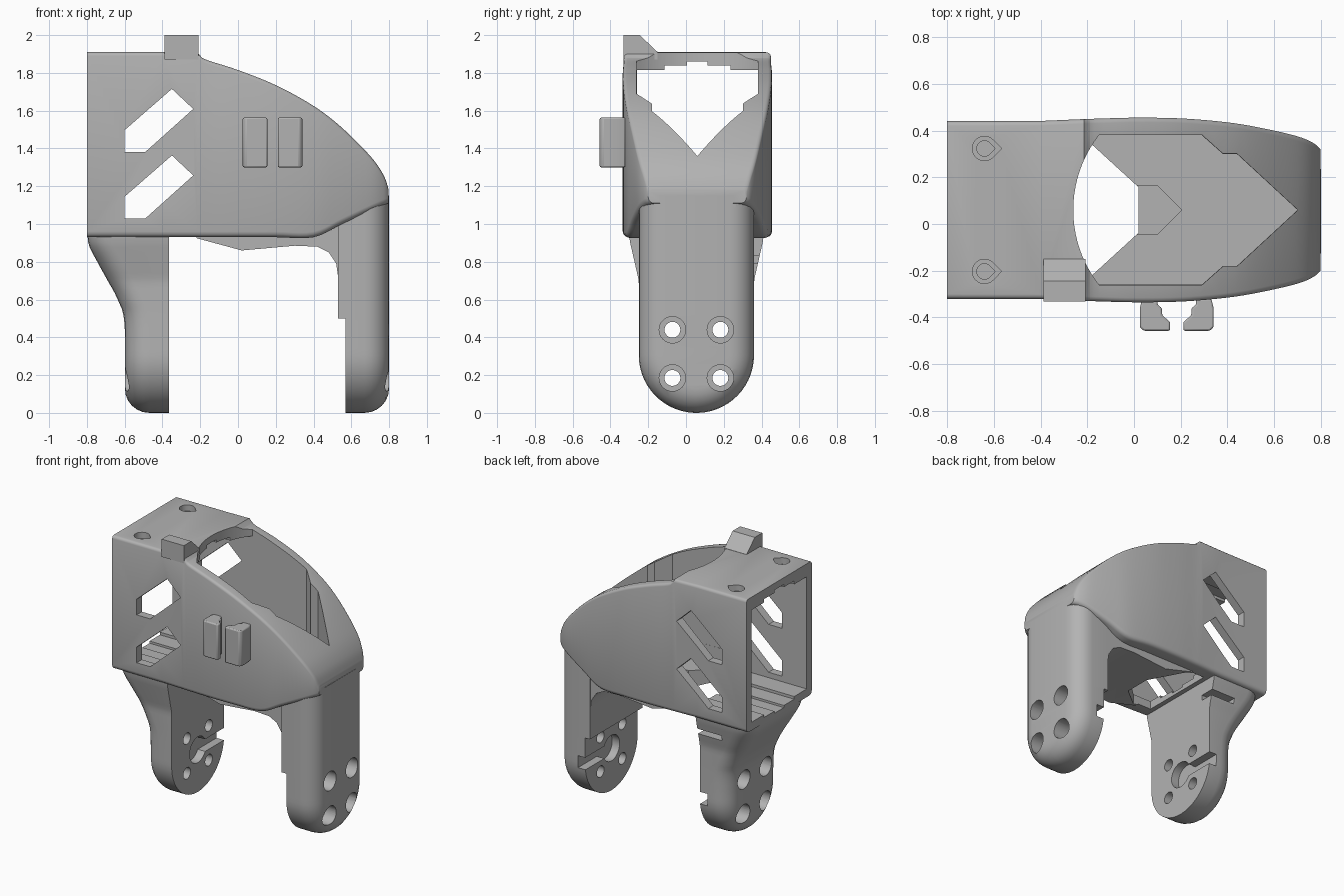
import bpy, bmesh, math
from mathutils import Vector

if "Cube" in bpy.data.objects:
    bpy.data.objects.remove(bpy.data.objects["Cube"], do_unlink=True)

MID = 0.06  # centre line of the bracket in y

grey = bpy.data.materials.new("light_grey")
grey.use_nodes = True
grey.diffuse_color = (0.45, 0.45, 0.45, 1)
grey.node_tree.nodes["Principled BSDF"].inputs["Base Color"].default_value = (0.45, 0.45, 0.45, 1)


def make(name, bm):
    bmesh.ops.recalc_face_normals(bm, faces=bm.faces)
    mesh = bpy.data.meshes.new(name)
    bm.to_mesh(mesh)
    bm.free()
    mesh.materials.append(grey)
    ob = bpy.data.objects.new(name, mesh)
    bpy.context.collection.objects.link(ob)
    return ob


def loft(name, rings, caps=(True, True)):
    """Join rings of points with quads and cap both ends."""
    bm = bmesh.new()
    rows = [[bm.verts.new(p) for p in ring] for ring in rings]
    n = len(rows[0])
    for a, b in zip(rows, rows[1:]):
        for i in range(n):
            j = (i + 1) % n
            bm.faces.new((a[i], a[j], b[j], b[i]))
    for row, flat in ((rows[0], caps[0]), (rows[-1], caps[1])):
        if flat:
            bm.faces.new(row)
        else:  # strip cap for a symmetric outline on a curved face
            for i in range(n // 2 - 1):
                bm.faces.new((row[i], row[i + 1], row[n - 2 - i], row[n - 1 - i]))
    return make(name, bm)


def prism(name, pts, axis, lo, hi):
    """Extrude a flat outline along an axis."""
    place = {"x": lambda p, t: (t, p[0], p[1]),
             "y": lambda p, t: (p[0], t, p[1]),
             "z": lambda p, t: (p[0], p[1], t)}[axis]
    return loft(name, [[place(p, t) for p in pts] for t in (lo, hi)])


def box(name, x0, x1, y0, y1, z0, z1):
    return prism(name, [(x0, y0), (x1, y0), (x1, y1), (x0, y1)], "z", z0, z1)


def disc(cx, cy, r, n=32):
    return [(cx + r * math.cos(math.tau * i / n), cy + r * math.sin(math.tau * i / n)) for i in range(n)]


def teardrop(cx, cy, r, tip):
    arc = [math.radians(45 + 270 * i / 20) for i in range(21)]
    return [(cx + r * math.cos(a), cy + r * math.sin(a)) for a in arc] + [(cx + tip, cy)]


def smooth(pts, steps=5):
    """Curve through the given points."""
    p = [Vector(q) for q in pts]
    p = [p[0]] + p + [p[-1]]
    out = []
    for a, b, c, d in zip(p, p[1:], p[2:], p[3:]):
        for i in range(steps):
            t = i / steps
            out.append(0.5 * (2 * b + (c - a) * t + (2 * a - 5 * b + 4 * c - d) * t ** 2
                              + (3 * b - a - 3 * c + d) * t ** 3))
    return out + [p[-1]]


def combine(target, tool, operation):
    mod = target.modifiers.new(operation.lower(), "BOOLEAN")
    mod.operation, mod.solver, mod.object = operation, "EXACT", tool
    bpy.context.view_layer.objects.active = target
    bpy.ops.object.modifier_apply(modifier=mod.name)
    bpy.data.objects.remove(tool, do_unlink=True)


# Housing: sections along x of (x, half width, bottom, top) with rounded corners
def section(s):
    x, w, low, top = s
    ring = []
    for sy, sz, z, r in ((1, 1, top, 0.02), (-1, 1, top, 0.02), (-1, -1, low, 0.03), (1, -1, low, 0.03)):
        arc = [(1 - math.cos(a), 1 - math.sin(a)) for a in (0, math.pi / 6, math.pi / 3, math.pi / 2)]
        if sy * sz < 0:
            arc.reverse()
        ring += [(x, MID + sy * (w - r * u), z - sz * r * v) for u, v in arc]
    return ring


stations = [(-0.8, 0.38, 0.93, 1.91), (-0.4, 0.381, 0.93, 1.91), (-0.215, 0.389, 0.93, 1.908)]
stations += smooth([(-0.19, 0.39, 0.93, 1.88), (-0.15, 0.391, 0.93, 1.863), (0, 0.395, 0.93, 1.815),
                    (0.2, 0.392, 0.93, 1.735), (0.4, 0.375, 0.93, 1.625), (0.55, 0.35, 1.0, 1.51),
                    (0.7, 0.315, 1.07, 1.36), (0.77, 0.285, 1.1, 1.26), (0.798, 0.26, 1.11, 1.18)])
bracket = loft("bracket_body", [section(s) for s in stations])

# Floor underside with a fillet towards the far leg
under = [(-0.22, 0.925), (0.02, 0.86), (0.3, 0.885), (0.42, 0.88), (0.48, 0.85),
         (0.52, 0.79), (0.53, 0.72), (0.62, 0.72), (0.62, 1.0), (-0.22, 1.0)]
combine(bracket, prism("floor", under, "y", MID - 0.3, MID + 0.295), "UNION")


# Legs: round-ended plates with a rounded outer edge
def leg(name, side, inner, outer, width, top):
    def ring(inset, back):
        r = 0.305
        right = [(width(z) - inset, z) for z in (top - (top - r) * i / 24 for i in range(24))]
        right += [((r - inset) * math.cos(a), r - (r - inset) * math.sin(a))
                  for a in (math.radians(88) * i / 14 for i in range(15))]
        pts = right + [(-y, z) for y, z in reversed(right)]
        return [(inner if back is None else side * (outer(z) - back), 0.055 + y, z) for y, z in pts]
    r = 0.13
    angles = [math.pi / 2 * i / 6 for i in range(7)]
    rings = [ring(0, None)] + [ring(r * (1 - math.cos(a)), r * (1 - math.sin(a))) for a in angles]
    return loft(name, rings, (True, False))


neck = smooth([(0.6, 0), (0.6, 0.46), (0.637, 0.6), (0.69, 0.7), (0.745, 0.8), (0.79, 0.89), (0.797, 0.97)])


def neck_outer(z):
    for a, b in zip(neck, neck[1:]):
        if z <= b.y:
            return a.x + (b.x - a.x) * (z - a.y) / (b.y - a.y)
    return neck[-1].x


near_leg = leg("near_leg", -1, -0.365, neck_outer,
               lambda z: 0.305 + 0.05 * max(0, min(1, (z - 0.7) / 0.22)), 0.96)
far_leg = leg("far_leg", 1, 0.53, lambda z: 0.8, lambda z: 0.305, 1.15)
combine(far_leg, box("relief", 0.4, 0.568, -0.5, 0.6, -0.1, 0.5), "DIFFERENCE")

# Keyhole recesses and screw holes in both legs
for ob, side, face, bore in ((near_leg, -1, -0.365, -0.47), (far_leg, 1, 0.568, 0.67)):
    lo, hi = sorted((face - side * 0.1, face + side * 0.06))
    key = [(0.055 + 0.095 * math.cos(a), 0.31 + 0.095 * math.sin(a))
           for a in (math.radians(28 + 304 * i / 24) for i in range(25))]
    key += [(0.6, 0.265), (0.6, 0.355)]
    combine(ob, prism("keyhole", key, "x", lo, hi), "DIFFERENCE")
    for y in (-0.072, 0.182):
        for z in (0.185, 0.44):
            combine(ob, prism("hole", disc(y, z, 0.042), "x", *sorted((0.2 * side, 1.0 * side))), "DIFFERENCE")
            combine(ob, prism("bore", disc(y, z, 0.07), "x", *sorted((bore, 1.0 * side))), "DIFFERENCE")
combine(near_leg, box("notch", -0.56, -0.3, 0.28, 0.6, 0.79, 0.83), "DIFFERENCE")
for ob in (near_leg, far_leg):
    combine(bracket, ob, "UNION")


# Pocket through the housing, open at one end and through the sloping top
def mirrored(half):
    return [(x, MID + y) for x, y in half] + [(x, MID - y) for x, y in reversed(half) if y > 0]


nose = [(0.29, 0.32), (0.38, 0.24), (0.44, 0.24), (0.7, 0)]
combine(bracket, prism("pocket", mirrored([(-0.9, 0.32)] + nose), "z", 0.99, 1.815), "DIFFERENCE")
arc = [(0.26 - 0.52 * math.cos(a), 0.52 * math.sin(a)) for a in (0.665 * i / 10 for i in range(11))]
combine(bracket, prism("top_opening", mirrored(arc + [(x + 0.001, y * 1.003) for x, y in nose]),
                       "z", 1.1, 2.2), "DIFFERENCE")
for half, rise in ((0.175, 0.025), (0.055, 0.045)):
    combine(bracket, box("roof_groove", -0.9, 0.0, MID - half, MID + half, 1.7, 1.815 + rise), "DIFFERENCE")
    combine(bracket, box("floor_groove", -0.9, -0.1, MID - half, MID + half, 0.99 - rise * 0.8, 1.1), "DIFFERENCE")
combine(bracket, prism("arrow_groove", mirrored([(-0.1, 0.105), (0.1, 0.105), (0.205, 0)]),
                       "z", 0.955, 1.1), "DIFFERENCE")
combine(bracket, prism("floor_hole", mirrored([(-0.33, 0.28), (-0.18, 0.28), (0.02, 0.097)]),
                       "z", 0.7, 1.2), "DIFFERENCE")

# Slanted side windows
window = [(-0.6, 1.03), (-0.49, 1.03), (-0.237, 1.257), (-0.35, 1.363), (-0.6, 1.145)]
for rise in (0, 0.352):
    combine(bracket, prism("window", [(x, z + rise) for x, z in window], "y", -1, 1), "DIFFERENCE")

# Roof screw holes
for y in (-0.203, 0.323):
    combine(bracket, prism("hole", teardrop(-0.64, y, 0.033, 0.045), "z", 1.7, 2), "DIFFERENCE")
    combine(bracket, prism("sink", teardrop(-0.64, y, 0.052, 0.073), "z", 1.865, 2), "DIFFERENCE")

# Roof tab
tab = prism("roof_tab", [(-0.332, 1.87), (-0.15, 1.87), (-0.15, 1.91), (-0.245, 2.0), (-0.332, 2.0)],
            "x", -0.388, -0.208)

# Pair of hooked clips on the front wall
hook = [(0.035, -0.32), (0.1, -0.32), (0.1, -0.345), (0.12, -0.36), (0.12, -0.39),
        (0.155, -0.42), (0.155, -0.457), (0.04, -0.457), (0.025, -0.442), (0.025, -0.36)]
clips = [prism("left_clip", [(0.366 - x, y) for x, y in hook], "z", 1.3, 1.563),
         prism("right_clip", hook, "z", 1.3, 1.563)]
for clip in clips:
    mod = clip.modifiers.new("soft_edges", "BEVEL")
    mod.width, mod.segments = 0.008, 2

for ob in [bracket, tab] + clips:
    bpy.ops.object.select_all(action="DESELECT")
    ob.select_set(True)
    bpy.context.view_layer.objects.active = ob
    bpy.ops.object.shade_smooth_by_angle(angle=math.radians(32))
